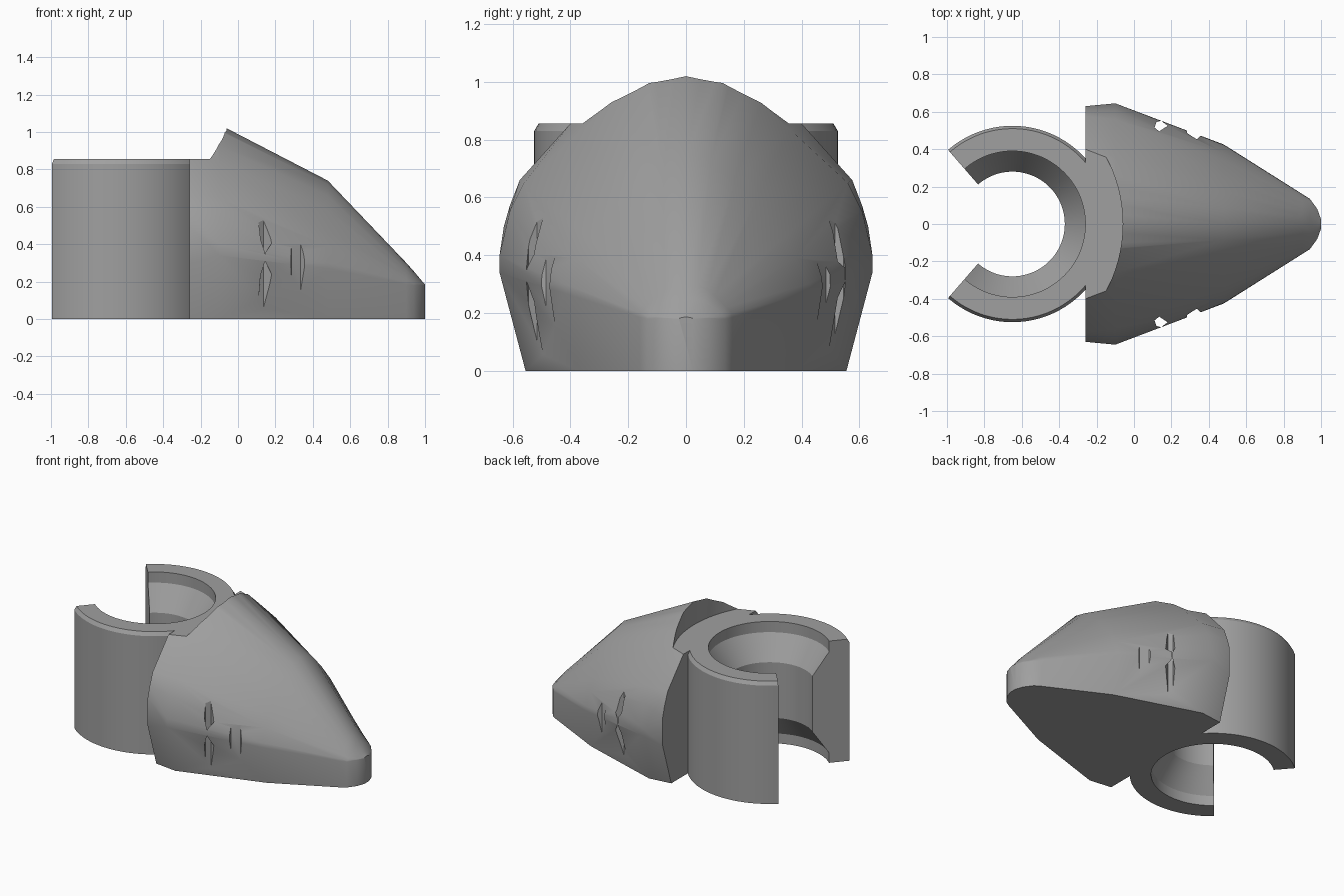
import bpy, bmesh
from math import radians, sin, cos, pi

cube = bpy.data.objects.get("Cube")
if cube:
    bpy.data.objects.remove(cube, do_unlink=True)

grey = bpy.data.materials.new("plain grey")
grey.use_nodes = True
colour = (0.35, 0.35, 0.35, 1)
grey.diffuse_color = colour
grey.node_tree.nodes["Principled BSDF"].inputs["Base Color"].default_value = colour


def make(name, bm):
    bmesh.ops.recalc_face_normals(bm, faces=bm.faces)
    mesh = bpy.data.meshes.new(name)
    bm.to_mesh(mesh)
    bm.free()
    mesh.materials.append(grey)
    ob = bpy.data.objects.new(name, mesh)
    bpy.context.collection.objects.link(ob)
    return ob


def loft(name, loops):
    """Skin closed loops of equal length and cap both ends."""
    bm = bmesh.new()
    rows = [[bm.verts.new(p) for p in loop] for loop in loops]
    n = len(rows[0])
    for a, b in zip(rows, rows[1:]):
        for i in range(n):
            j = (i + 1) % n
            bm.faces.new((a[i], a[j], b[j], b[i]))
    bm.faces.new(rows[0])
    bm.faces.new(rows[-1])
    return make(name, bm)


def prism(name, outline, z0, z1):
    ob = loft(name, [[(x, y, z) for x, y in outline] for z in (z0, z1)])
    ob.hide_render = True
    ob.hide_viewport = True
    return ob


def cut(ob, cutter):
    mod = ob.modifiers.new(cutter.name, "BOOLEAN")
    mod.operation = "DIFFERENCE"
    mod.solver = "EXACT"
    mod.object = cutter


def smooth(ob, angle):
    bpy.ops.object.select_all(action="DESELECT")
    ob.select_set(True)
    bpy.context.view_layer.objects.active = ob
    bpy.ops.object.shade_smooth_by_angle(angle=radians(angle))


# Clip ring: flared bore profile swept around the open arc
CX = -0.65
profile = [(0.525, 0), (0.525, 0.83), (0.51, 0.855), (0.39, 0.855), (0.39, 0.78),
           (0.28, 0.62), (0.28, 0.23), (0.39, 0.07), (0.39, 0)]
STEPS, HALF = 64, radians(131)
arc = [-HALF + 2 * HALF * i / STEPS for i in range(STEPS + 1)]
ring = loft("clip_ring", [[(CX + r * cos(a), r * sin(a), z) for r, z in profile] for a in arc])
smooth(ring, 25)

# Wedge body: half sections from base edge to crown, mirrored across y
sections = [
    (-0.26, [(.535, 0), (.63, .30), (.63, .50), (.61, .57), (.575, .66), (.40, .855), (.28, .97), (.14, 1.08), (0, 1.12)]),
    (-0.10, [(.555, 0), (.645, .34), (.645, .40), (.61, .55), (.56, .65), (.36, .835), (.26, .925), (.13, 1.01), (0, 1.04)]),
    (0.48, [(.37, 0), (.425, .27), (.422, .30), (.38, .39), (.34, .46), (.24, .585), (.17, .66), (.085, .72), (0, .74)]),
    (0.90, [(.16, 0), (.16, .185), (.158, .20), (.14, .22), (.125, .235), (.10, .26), (.075, .28), (.04, .295), (0, .30)]),
    (0.94, [(.135, 0), (.135, .18), (.132, .188), (.12, .20), (.11, .21), (.09, .225), (.065, .24), (.035, .25), (0, .255)]),
    (0.98, [(.08, 0), (.08, .183), (.078, .185), (.07, .188), (.065, .19), (.055, .195), (.04, .20), (.02, .205), (0, .207)]),
    (1.00, [(.025, 0), (.025, .18), (.024, .181), (.022, .182), (.02, .183), (.016, .184), (.012, .185), (.006, .186), (0, .187)]),
]
body = loft("wedge_body", [
    [(x, y, z) for y, z in half] + [(x, -y, z) for y, z in reversed(half[:-1])]
    for x, half in sections])

# Round step behind the crown
step = [(-0.82 + 0.76 * cos(2 * pi * i / 96), 0.76 * sin(2 * pi * i / 96)) for i in range(96)]
cut(body, prism("step_cutter", step, 0.855, 1.4))

# Small upright slots through the side ridges
for side, label in ((1, "left"), (-1, "right")):
    slots = {"rear": [(.11, .515), (.135, .495), (.18, .525), (.145, .552), (.12, .545)],
             "front": [(.28, .52), (.285, .485), (.335, .453), (.36, .475), (.36, .52)]}
    for where, outline in slots.items():
        pts = [(x, side * y) for x, y in outline]
        cut(body, prism(f"{label}_{where}_slot_cutter", pts, 0.03, 0.7))

# Bake the cuts, then shade
bpy.context.view_layer.update()
graph = bpy.context.evaluated_depsgraph_get()
baked = bpy.data.meshes.new_from_object(body.evaluated_get(graph))
body.modifiers.clear()
body.data = baked
smooth(body, 25)
for ob in [o for o in bpy.data.objects if o.name.endswith("_cutter")]:
    bpy.data.objects.remove(ob, do_unlink=True)
